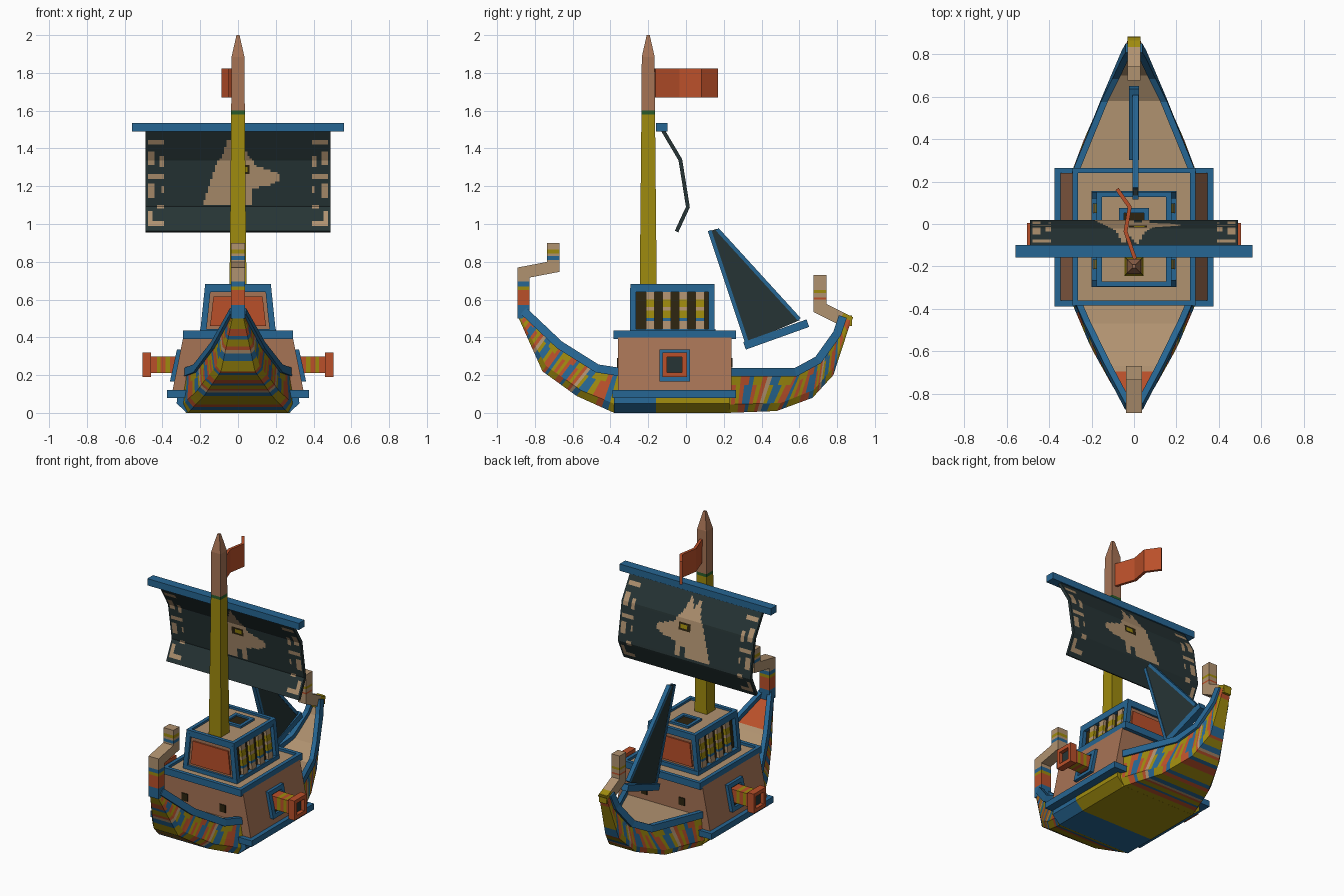
import bpy
import bmesh
from mathutils import Vector

if "Cube" in bpy.data.objects:
    bpy.data.objects.remove(bpy.data.objects["Cube"])

COLOURS = {"blue": (38, 102, 147), "yellow": (158, 138, 14), "beige": (176, 146, 112),
           "brown": (166, 115, 85), "orange": (186, 80, 42), "dark_cloth": (38, 52, 53),
           "shadow": (45, 36, 16), "green": (42, 92, 42)}
NAMES = list(COLOURS)
MATS = []
for name, rgb in COLOURS.items():
    m = bpy.data.materials.new(name)
    m.use_nodes = True
    col = [((c / 255 + 0.055) / 1.055) ** 2.4 for c in rgb] + [1]
    m.diffuse_color = col
    bsdf = m.node_tree.nodes["Principled BSDF"]
    bsdf.inputs["Base Color"].default_value = col
    bsdf.inputs["Roughness"].default_value = 0.9
    MATS.append(m)


def build(name, verts, faces, colours, closed=True):
    """Make an object; colours holds one colour name per face."""
    used = list(dict.fromkeys(colours))
    mesh = bpy.data.meshes.new(name)
    mesh.from_pydata([tuple(v) for v in verts], [], faces)
    for u in used:
        mesh.materials.append(MATS[NAMES.index(u)])
    for p, c in zip(mesh.polygons, colours):
        p.material_index = used.index(c)
    if closed:
        bm = bmesh.new()
        bm.from_mesh(mesh)
        bmesh.ops.recalc_face_normals(bm, faces=bm.faces)
        bm.to_mesh(mesh)
        bm.free()
    ob = bpy.data.objects.new(name, mesh)
    bpy.context.collection.objects.link(ob)
    return ob


def loft(name, rings, pick):
    """Skin equal rings; pick is a colour, a colour per segment, or a rule(i, j)."""
    n = len(rings[0])
    if isinstance(pick, str):
        rule = lambda i, j: pick
    elif isinstance(pick, (list, tuple)):
        rule = lambda i, j: pick[min(i, len(pick) - 1)]
    else:
        rule = pick
    faces, cols = [], []
    for i in range(len(rings) - 1):
        for j in range(n):
            k = (j + 1) % n
            faces.append((i * n + j, i * n + k, (i + 1) * n + k, (i + 1) * n + j))
            cols.append(rule(i, j))
    last = (len(rings) - 1) * n
    faces += [tuple(range(n)), tuple(range(last, last + n))]
    cols += [rule(0, 0), rule(len(rings) - 2, 0)]
    return build(name, [v for r in rings for v in r], faces, cols)


def sweep(name, pts, axis, hw, ht, pick):
    """Rectangular bar along a path, mitred; axis is the constant width direction."""
    pts, axis, rings = [Vector(p) for p in pts], Vector(axis), []
    for i, p in enumerate(pts):
        a = (p - pts[i - 1]).normalized() if i else (pts[1] - p).normalized()
        b = (pts[i + 1] - p).normalized() if i < len(pts) - 1 else a
        t = (a + b).normalized()
        n = axis.cross(t).normalized() * ht / max(t.dot(a), 0.5)
        w = axis * hw
        rings.append([p + w + n, p - w + n, p - w - n, p + w - n])
    return loft(name, rings, pick)


def rect(hx, y0, y1, z):
    return [(-hx, y0, z), (hx, y0, z), (hx, y1, z), (-hx, y1, z)]


def boxes(name, colour, spans, lean=0.0, zref=0.0, sign=1):
    """Several boxes (x0, x1, y0, y1, z0, z1) as one part, leaning in x with height."""
    verts, faces = [], []
    for x0, x1, y0, y1, z0, z1 in spans:
        s = len(verts)
        verts += [(sign * (x + lean * (z - zref)), y, z) for z in (z0, z1)
                  for x, y in ((x0, y0), (x1, y0), (x1, y1), (x0, y1))]
        quads = [(0, 1, 2, 3), (4, 5, 6, 7)] + [(k, (k + 1) % 4, (k + 1) % 4 + 4, k + 4) for k in range(4)]
        faces += [tuple(s + v for v in q) for q in quads]
    return build(name, verts, faces, [colour] * len(faces))


def frame(name, colour, hx, y0, y1, z0, z1, w):
    return boxes(name, colour, [(-hx, hx, y0, y0 + w, z0, z1), (-hx, hx, y1 - w, y1, z0, z1),
                                (-hx, w - hx, y0 + w, y1 - w, z0, z1), (hx - w, hx, y0 + w, y1 - w, z0, z1)])


# Hull ends: stations of (gunwale y, z, half width, keel y, z, half width)
BOW = [(-.86, .54, .03, -.885, .5, .03), (-.67, .36, .13, -.76, .22, .09),
       (-.47, .235, .225, -.58, .09, .18), (-.34, .215, .28, -.38, .0, .265)]
STERN = [(.22, .215, .29, .22, .0, .275), (.58, .215, .145, .48, .01, .18), (.7, .28, .09, .67, .08, .1),
         (.8, .42, .045, .78, .2, .05), (.83, .51, .028, .875, .49, .028)]
LETTER = {"Y": "yellow", "O": "orange", "B": "blue", "T": "beige", "G": "green"}
BANDS, ACCENT = "YYYOOBYYOTBBYYYOB", "YOYOBBOYOTYBBYOOB"


def hull_end(name, stations):
    rings, ys = [], []
    for a, b in zip(stations, stations[1:]):
        steps = max(3, round((abs(b[0] - a[0]) + abs(b[1] - a[1])) / 0.024))
        for k in range(steps + (b is stations[-1])):
            s = [p + (q - p) * k / steps for p, q in zip(a, b)]
            half = []
            for t, bulge in ((0, 0), (.22, .025), (.45, .018), (.72, .008), (1, 0)):
                x = s[5] + (s[2] - s[5]) * t + bulge * min(1, s[2] / .2)
                half.append(Vector((x, s[3] + (s[0] - s[3]) * t, s[4] + (s[1] - .012 - s[4]) * t)))
            rings.append(half + [Vector((-v.x, v.y, v.z)) for v in reversed(half)])
            ys.append(s[0])

    def rule(i, j):
        if j == 4:
            return "orange" if ys[i] < -.7 else "beige"
        row = BANDS if j in (0, 3, 5, 8, 9) else ACCENT
        return LETTER[row[i % len(row)]]
    loft(name, rings, rule)
    for sgn, side in ((1, "left"), (-1, "right")):
        sweep(name + "_rail_" + side, [(sgn * (s[2] - .004), s[0], s[1]) for s in stations],
              (1, 0, 0), .016, .022, "blue")


hull_end("bow", BOW)
hull_end("stern", STERN)
loft("hull_middle", [[(x * sx, y, z) for x, z, sx in
                      ((.27, 0, -1), (.27, 0, 1), (.325, .05, 1), (.32, .1, 1), (.32, .1, -1), (.325, .05, -1))]
                     for y in (-.38, -.16, .23)], ["blue", "yellow"])

# Bow and stern posts
sweep("bow_post", [(0, -.86, z) for z in (.5, .57, .65, .67, .695, .743)] +
      [(0, -.703, z) for z in (.773, .81, .83, .845, .865, .9)], (1, 0, 0), .037, .032,
      ["blue", "orange", "yellow", "blue", "beige", "beige", "beige", "blue", "beige", "yellow", "beige"])
sweep("stern_post", [(0, .87, .475), (0, .82, .5), (0, .71, .555)] +
      [(0, .71, z) for z in (.6, .61, .635, .65, .73)], (1, 0, 0), .03, .034,
      ["yellow", "beige", "beige", "orange", "beige", "yellow", "beige"])
boxes("stern_tip", "yellow", [(-.028, .028, .8, .88, .46, .515)])

# Lower cabin
loft("lower_cabin", [rect(.35, -.36, .24, .1), rect(.29, -.36, .24, .4)], "brown")
frame("base_rail", "blue", .375, -.39, .265, .08, .12, .06)
frame("deck_trim", "blue", .29, -.385, .265, .39, .435, .025)
boxes("cabin_deck", "beige", [(-.28, .28, -.375, .255, .392, .418)])
boxes("cabin_windows", "shadow", [(x - .022, x + .022, y, y + .008, .24, .29)
                                  for x in (-.14, .14) for y in (-.366, .238)])

# Side ports and guns, one per side
for sgn, side in ((1, "left"), (-1, "right")):
    boxes("port_frame_" + side, "blue",
          [(.31, .342, -.14, .02, .165, .19), (.31, .342, -.14, .02, .31, .335),
           (.31, .342, -.14, -.11, .19, .31), (.31, .342, -.01, .02, .19, .31)], -.22, .25, sgn)
    boxes("port_hole_" + side, "shadow", [(.315, .326, -.11, -.01, .19, .31)], -.22, .25, sgn)
    sweep("gun_barrel_" + side, [(sgn * x, -.06, .255) for x in (.3, .36, .385, .41, .43, .465)],
          (0, 1, 0), .043, .043, ["orange", "yellow", "orange", "yellow", "orange"])
    boxes("gun_muzzle_" + side, "orange",
          [(.46, .505, -.125, .005, .19, .215), (.46, .505, -.125, .005, .295, .32),
           (.46, .505, -.125, -.1, .215, .295), (.46, .505, -.02, .005, .215, .295)], sign=sgn)
    boxes("gun_bore_" + side, "dark_cloth", [(.46, .48, -.1, -.02, .215, .295)], sign=sgn)

# Upper cabin with striped columns
loft("upper_cabin", [rect(.175, -.283, .138, .41), rect(.15, -.283, .138, .66)],
     lambda i, j: "brown" if j in (0, 2) else "shadow")
for y, end in ((-.292, "front"), (.138, "back")):
    loft("orange_panel_" + end, [rect(.148, y, y + .009, .46), rect(.13, y, y + .009, .615)], "orange")
frame("roof_trim", "blue", .176, -.295, .152, .64, .682, .024)
frame("cabin_sill", "blue", .2, -.297, .155, .418, .445, .025)
boxes("roof", "beige", [(-.165, .165, -.285, .142, .645, .668)])
frame("roof_hatch", "blue", .07, -.07, .075, .66, .682, .022)
boxes("hatch_hole", "shadow", [(-.05, .05, -.05, .055, .66, .672)])
for sgn, side in ((1, "left"), (-1, "right")):
    for y, end in ((-.28, "front"), (.136, "back")):
        sweep("corner_post_%s_%s" % (end, side), [(sgn * .184, y, .43), (sgn * .16, y, .66)],
              (0, 1, 0), .016, .016, "blue")
    for k in range(4):
        zs = (.43, .485, .5, .54, .56, .6, .65)
        sweep("column_%s_%d" % (side, k + 1),
              [(sgn * (.18 - .11 * (z - .43)), -.19 + k * .088, z) for z in zs], (0, 1, 0), .023, .014,
              ["beige", "blue", "yellow", "beige", "yellow", "beige"])

# Mast, yard and flag
loft("mast", [rect(h, -.2 - h, -.2 + h, z) for z, h in
              ((.66, .045), (1.58, .036), (1.6, .036), (1.885, .034), (2, .008))],
     ["yellow", "green", "brown", "brown"])
boxes("yard", "blue", [(-.56, .56, -.158, -.098, 1.49, 1.535)])
sweep("flag", [(.005, -.165, 1.747), (-.04, -.035, 1.747), (-.02, .08, 1.747), (-.08, .165, 1.747)],
      (0, 0, 1), .077, .009, "orange")

# Main sail: fine grid on a bent profile, emblem and borders coloured by position
PROFILE = [(-.125, 1.5), (-.03, 1.34), (.01, 1.09), (-.05, .96)]
HEAD = [(-.185, 1.1), (-.12, 1.31), (-.08, 1.37), (-.05, 1.47), (-.015, 1.4), (.015, 1.47), (.045, 1.38),
        (.1, 1.31), (.215, 1.27), (.215, 1.23), (.17, 1.205), (.07, 1.19), (.07, 1.1), (.035, 1.1),
        (.035, 1.16), (0, 1.16), (0, 1.1)]
GLYPHS = [(.39, .475, 1.42, 1.45), (.445, .475, 1.32, 1.39), (.39, .415, 1.3, 1.36), (.39, .475, 1.24, 1.27),
          (.445, .475, 1.14, 1.22), (.39, .41, 1.16, 1.2), (.39, .43, 1.08, 1.1), (.45, .475, .99, 1.06),
          (.39, .475, .985, 1.01)]


def inside(x, z, poly):
    hit = False
    for (ax, az), (bx, bz) in zip(poly, poly[1:] + poly[:1]):
        if (az > z) != (bz > z) and x < ax + (z - az) * (bx - ax) / (bz - az):
            hit = not hit
    return hit


def sail_colour(x, z):
    if abs(x - .02) < .042 and abs(z - 1.29) < .022:
        return "yellow" if abs(x - .02) < .024 and abs(z - 1.29) < .014 else "shadow"
    if inside(x, z, HEAD) or any(a < abs(x) < b and c < z < d for a, b, c, d in GLYPHS):
        return "beige"
    return "dark_cloth"


rows = []
for (ya, za), (yb, zb) in zip(PROFILE, PROFILE[1:]):
    n = round((za - zb) / .0125)
    rows += [(ya + (yb - ya) * k / n, za + (zb - za) * k / n) for k in range(n)]
rows.append(PROFILE[-1])
COLS = 80
xs = [-.49 + .98 * c / COLS for c in range(COLS + 1)]
quads, cols = [], []
for r in range(len(rows) - 1):
    for c in range(COLS):
        a = r * (COLS + 1) + c
        quads.append((a, a + COLS + 1, a + COLS + 2, a + 1))
        cols.append(sail_colour((xs[c] + xs[c + 1]) / 2, (rows[r][1] + rows[r + 1][1]) / 2))
sail = build("main_sail", [(x, y, z) for y, z in rows for x in xs], quads, cols, closed=False)
solid = sail.modifiers.new("thickness", "SOLIDIFY")
solid.thickness, solid.offset = .02, 0

# Rear sail and boom
loft("rear_sail", [[(x, y, z) for y, z in ((.135, .965), (.165, .975), (.6, .49), (.33, .375))]
                   for x in (-.004, .018)], "dark_cloth")
sweep("rear_sail_back_edge", [(.007, .165, .972), (.007, .6, .495)], (1, 0, 0), .014, .01, "blue")
sweep("rear_sail_front_edge", [(.007, .125, .965), (.007, .322, .375)], (1, 0, 0), .014, .01, "blue")
sweep("rear_boom", [(0, .31, .355), (0, .645, .475)], (1, 0, 0), .023, .021, "blue")
